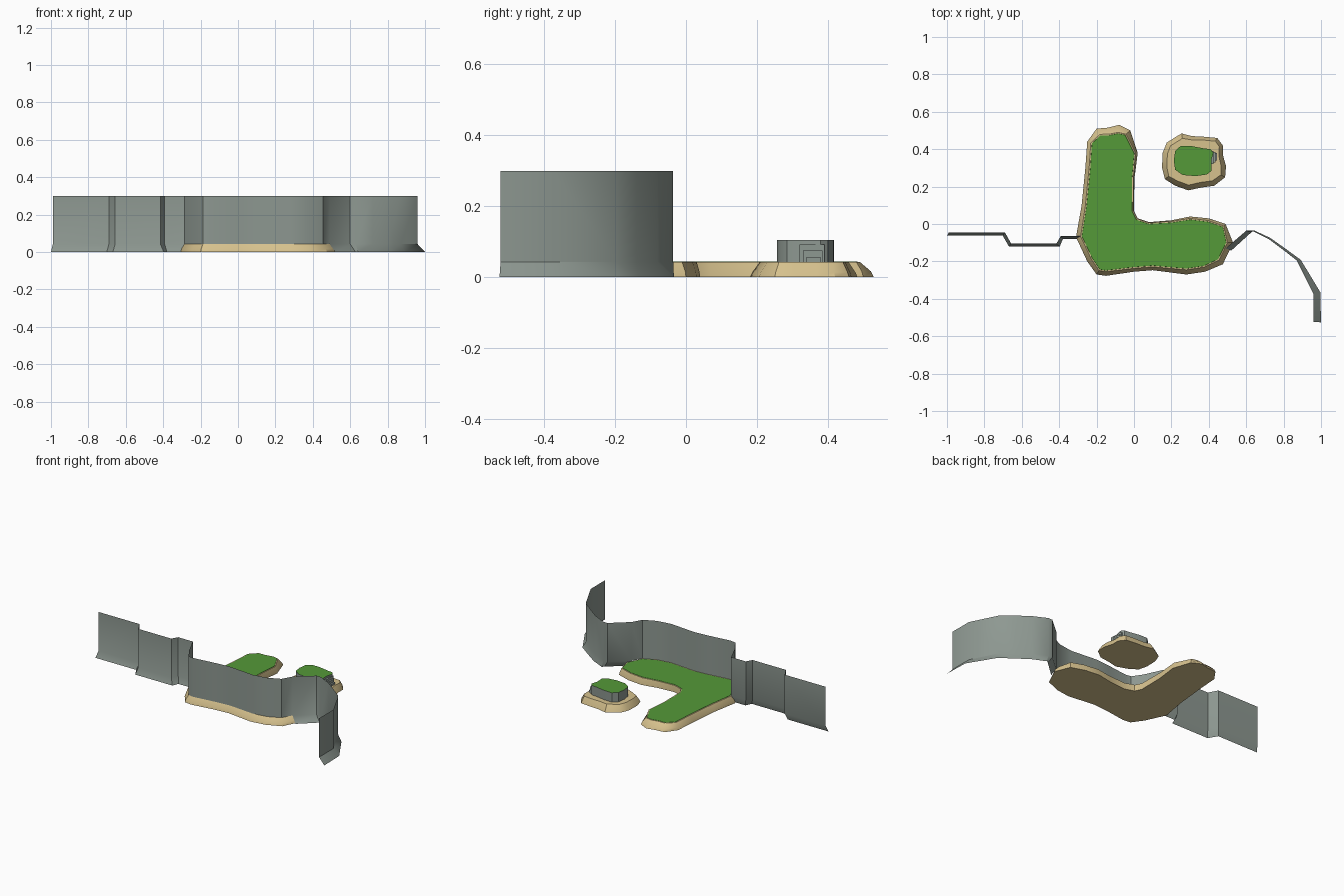
import bpy, bmesh, math
from mathutils import Vector

if "Cube" in bpy.data.objects:
    bpy.data.objects.remove(bpy.data.objects["Cube"])


def material(name, color):
    m = bpy.data.materials.new(name)
    m.diffuse_color = (*color, 1)
    m.use_nodes = True
    m.node_tree.nodes["Principled BSDF"].inputs["Base Color"].default_value = m.diffuse_color
    return m


SAND = material("sand", (0.68, 0.54, 0.27))
GRASS = material("grass green", (0.09, 0.32, 0.04))
ROCK = material("cliff grey", (0.27, 0.315, 0.285))


def finish(name, bm, mats, angle=35):
    mesh = bpy.data.meshes.new(name)
    bm.to_mesh(mesh)
    bm.free()
    for m in mats:
        mesh.materials.append(m)
    ob = bpy.data.objects.new(name, mesh)
    bpy.context.collection.objects.link(ob)
    bpy.ops.object.select_all(action='DESELECT')
    ob.select_set(True)
    bpy.context.view_layer.objects.active = ob
    bpy.ops.object.shade_smooth_by_angle(angle=math.radians(angle))
    return ob


def inset(rows, k, extra=0.0):
    """Move each clockwise outline point inward by its own width * k + extra."""
    pts = [Vector(r[:2]) for r in rows]
    out = []
    for i, p in enumerate(pts):
        a, b = p - pts[i - 1], pts[(i + 1) % len(pts)] - p
        t = (a.normalized() + b.normalized()).normalized()
        out.append(p + Vector((t.y, -t.x)) * (rows[i][2] * k + extra))
    return out


def stack(name, layers, mats, cap=0, bottom=True):
    """Skin a stack of (outline, z) loops and close its ends; cap = top material."""
    bm = bmesh.new()
    loops = [[bm.verts.new((p[0], p[1], z)) for p in pts] for pts, z in layers]
    n = len(loops[0])
    for lo, hi in zip(loops, loops[1:]):
        for i in range(n):
            j = (i + 1) % n
            bm.faces.new((lo[j], lo[i], hi[i], hi[j]))
    ends = [bm.faces.new(loops[-1][::-1])]
    ends[0].material_index = cap
    if bottom:
        ends.append(bm.faces.new(loops[0]))
    bmesh.ops.triangulate(bm, faces=ends)
    return finish(name, bm, mats)


# Main L-shaped island: outline point and beach width, clockwise from above
L = [(-0.25, 0.44, .02), (-0.20, 0.51, .035), (-0.14, 0.515, .035), (-0.08, 0.53, .04),
     (-0.02, 0.50, .03), (0.02, 0.38, .012), (0.002, 0.24, .006), (0.0, 0.07, .003),
     (0.02, 0.03, .003), (0.08, 0.01, .003), (0.2, 0.02, .006), (0.3, 0.04, .01),
     (0.4, 0.03, .012), (0.49, 0.0, .015), (0.53, -0.1, .03), (0.475, -0.215, .03),
     (0.38, -0.255, .025), (0.28, -0.27, .025), (0.1, -0.247, .018), (0.0, -0.255, .018),
     (-0.15, -0.277, .022), (-0.2, -0.27, .025), (-0.25, -0.2, .025), (-0.31, -0.07, .025),
     (-0.28, 0.1, .02), (-0.26, 0.3, .02)]
rim = inset(L, 1)
stack("main_island", [(inset(L, 0), 0), (inset(L, .2), .016), (rim, .043)], [SAND])
stack("main_island_grass", [(inset(L, 1, .006), .0425), (inset(L, 1, .007), .0445)],
      [GRASS], bottom=False)

# Small round island
S = [(0.15, 0.30, .026), (0.153, 0.38, .026), (0.175, 0.435, .026), (0.23, 0.47, .026),
     (0.255, 0.484, .026), (0.31, 0.47, .02), (0.37, 0.467, .018), (0.445, 0.46, .02),
     (0.475, 0.42, .02), (0.475, 0.37, .022), (0.492, 0.31, .026), (0.487, 0.25, .026),
     (0.43, 0.205, .028), (0.36, 0.195, .028), (0.29, 0.18, .028), (0.22, 0.205, .028),
     (0.165, 0.24, .026)]
stack("small_island", [(inset(S, 0), 0), (inset(S, .25), .014), (inset(S, 1), .043)], [SAND])

# Rocky plateau with a grassy top on the small island
P = [(0.213, 0.34, 0), (0.22, 0.39, 0), (0.25, 0.418, 0), (0.31, 0.416, 0), (0.37, 0.405, 0),
     (0.41, 0.40, 0), (0.425, 0.38, 0), (0.413, 0.34, 0), (0.415, 0.285, 0),
     (0.39, 0.265, 0), (0.33, 0.256, 0), (0.26, 0.262, 0), (0.22, 0.29, 0)]
stack("plateau", [(inset(P, 0), .04), (inset(P, 0), .105)], [ROCK, GRASS], cap=1)

# Stone steps up the plateau's right side
for i, (x0, x1, y0, y1, z) in enumerate([(.40, .425, .32, .39, .092), (.42, .435, .33, .385, .075),
                                         (.43, .445, .34, .38, .057)]):
    box = [(x0, y0), (x0, y1), (x1, y1), (x1, y0)]
    stack(f"plateau_step_{i + 1}", [(box, .04), (box, z)], [ROCK])

# Cliff wall: x, y of the upright sheet, then the outward shift of its foot
left = [(-0.99, -.045, -.01, -.017), (-0.69, -.045, -.012, -.017), (-0.657, -.105, -.012, -.015),
        (-0.415, -.105, .018, -.015), (-0.392, -.065, .012, -.015), (-0.285, -.065, 0, -.015)]
front = [(p.x, p.y, None, None) for p in reversed(rim[15:23])]
right = [(0.49, -.13, .03, -.012), (0.60, -.036, .028, -.008), (0.63, -.036, .012, .002),
         (0.72, -.08, .008, .006), (0.80, -.14, .01, .008), (0.87, -.195, .022, .003),
         (0.96, -.375, .036, .01), (0.96, -.523, .04, -.003)]
bm = bmesh.new()
prev = None
for x, y, dx, dy in left + front + right:
    top = bm.verts.new((x, y, .3))
    mid = bm.verts.new((x, y, .043))
    foot = None if dx is None else bm.verts.new((x + dx, y + dy, 0))
    if prev:
        bm.faces.new((prev[1], mid, top, prev[0]))
        if foot and prev[2]:
            bm.faces.new((prev[2], foot, mid, prev[1]))
    prev = (top, mid, foot)
finish("cliff_wall", bm, [ROCK], 32)
